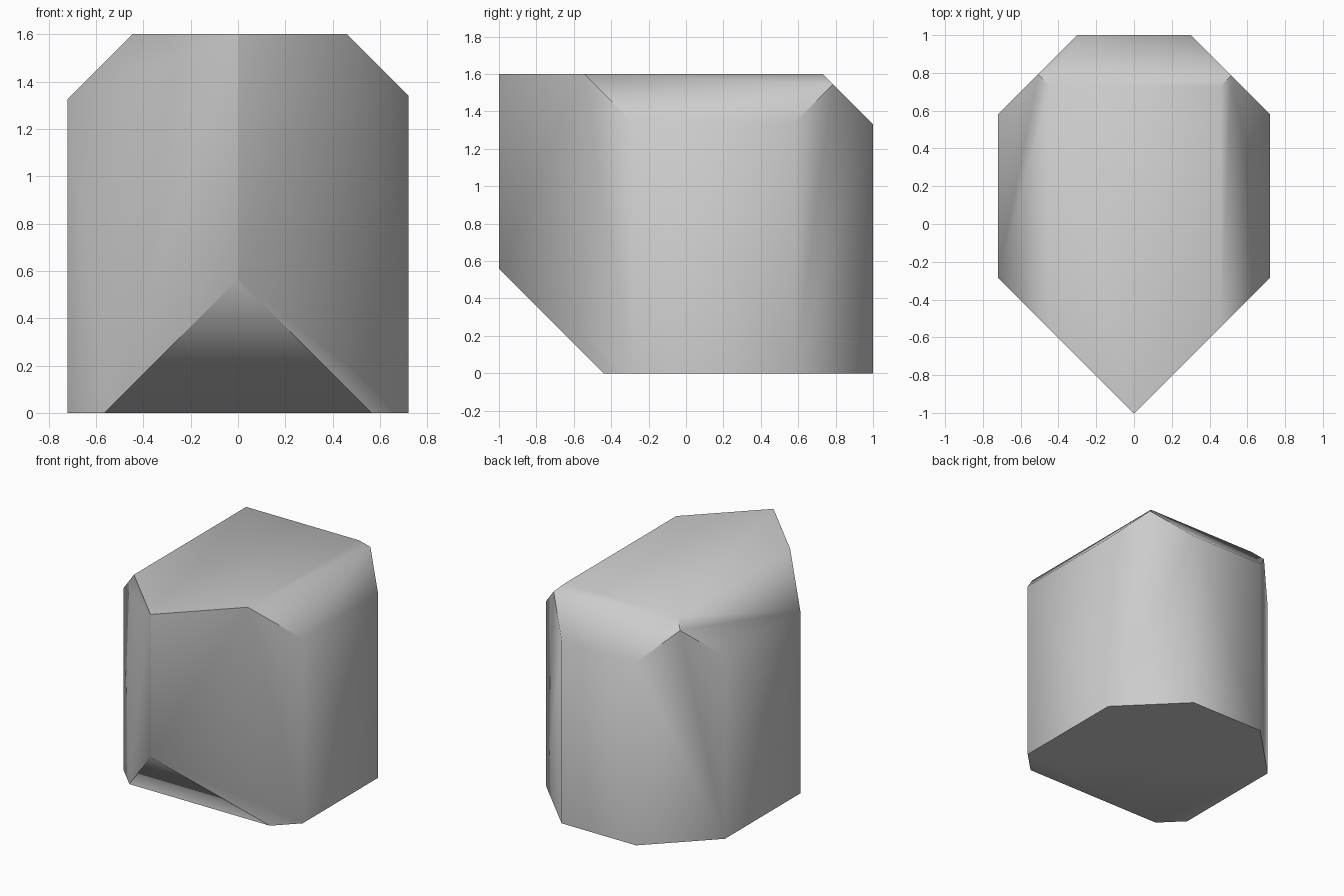
import bpy, bmesh, math
from mathutils import Vector

if "Cube" in bpy.data.objects:
    bpy.data.objects.remove(bpy.data.objects["Cube"])

# Starting block: 1.44 x 2 x 1.6, standing on the ground
bm = bmesh.new()
bmesh.ops.create_cube(bm, size=1)
for v in bm.verts:
    v.co = (v.co.x * 1.44, v.co.y * 2, (v.co.z + 0.5) * 1.6)


def chamfer(normal, distance):
    """Slice off everything where normal . p > distance and cap the cut."""
    n = Vector(normal)
    point = n * (distance / n.length_squared)
    geom = bm.verts[:] + bm.edges[:] + bm.faces[:]
    bmesh.ops.bisect_plane(bm, geom=geom, dist=1e-5, plane_co=point,
                           plane_no=n, clear_outer=True)
    rim = [e for e in bm.edges if e.is_boundary]
    bmesh.ops.holes_fill(bm, edges=rim, sides=0)


# Mirrored 45 degree cuts: pointed front and clipped back corners
for side in (-1, 1):
    chamfer((side, -1, 0), 1.005)
    chamfer((side, 1, 0), 1.30)
# Upper side edges, upper back edge, lower front edge
chamfer((1, 0, 1), 2.06)
chamfer((-1, 0, 1), 2.045)
chamfer((0, 1, 1), 2.33)
chamfer((0, -1, -1), 0.44)

bmesh.ops.recalc_face_normals(bm, faces=bm.faces[:])
mesh = bpy.data.meshes.new("faceted_block")
bm.to_mesh(mesh)
bm.free()
block = bpy.data.objects.new("faceted_block", mesh)
bpy.context.collection.objects.link(block)

# Soft shading across the 45 degree cuts, crisp elsewhere
bpy.context.view_layer.objects.active = block
block.select_set(True)
bpy.ops.object.shade_smooth_by_angle(angle=math.radians(50))
